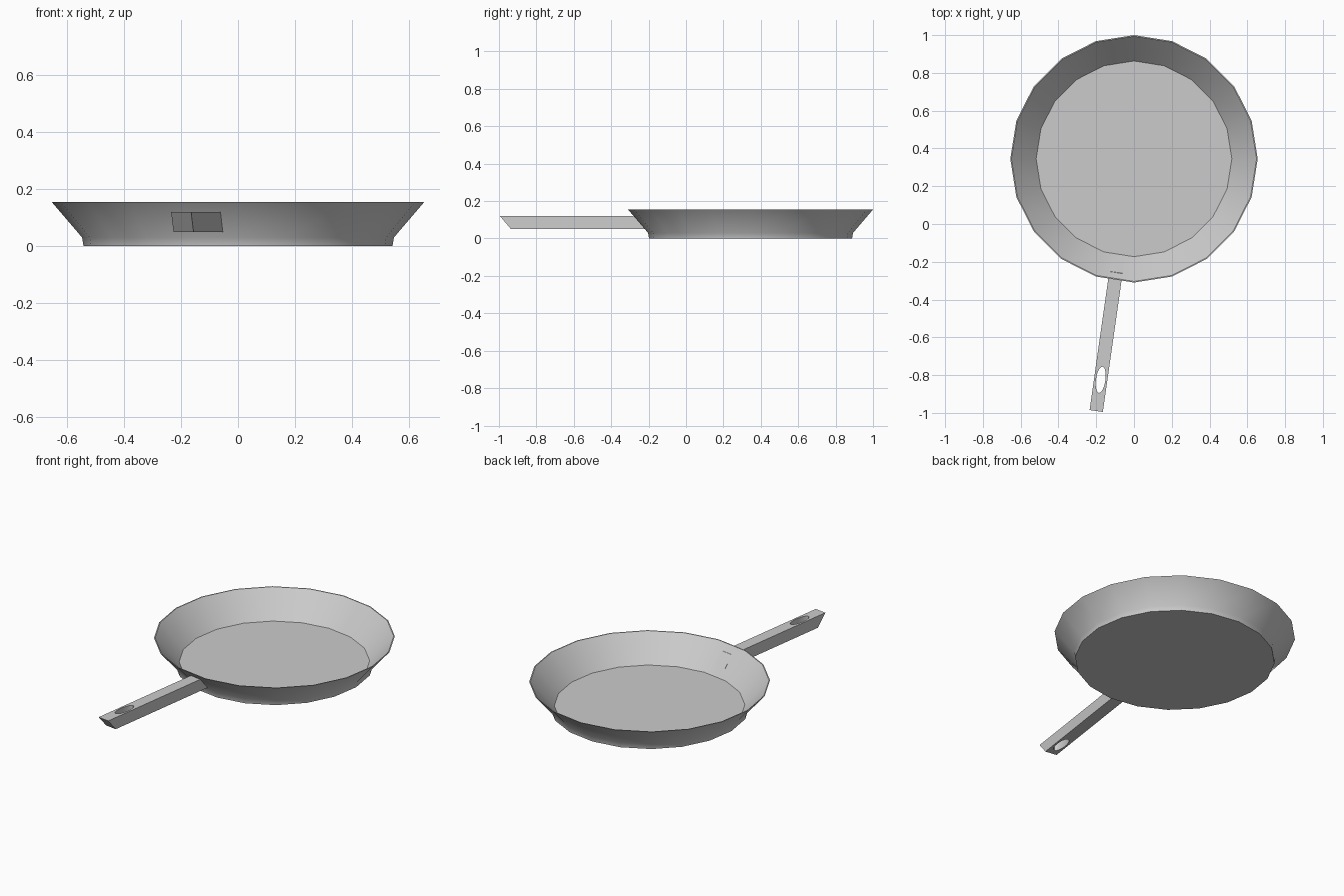
import bpy, bmesh, math
from mathutils import Matrix, Vector

if "Cube" in bpy.data.objects:
    bpy.data.objects.remove(bpy.data.objects["Cube"])


def make_object(name, bm):
    bmesh.ops.recalc_face_normals(bm, faces=bm.faces)
    mesh = bpy.data.meshes.new(name)
    bm.to_mesh(mesh)
    bm.free()
    obj = bpy.data.objects.new(name, mesh)
    bpy.context.collection.objects.link(obj)
    return obj


def activate(obj):
    bpy.ops.object.select_all(action='DESELECT')
    obj.select_set(True)
    bpy.context.view_layer.objects.active = obj


# Pan body: thin-walled 20-sided lathe, from outer base over the rim to inner floor
SIDES, CENTRE_Y = 20, 0.345
profile = [(0.543, 0.0), (0.548, 0.03), (0.655, 0.155),
           (0.649, 0.155), (0.545, 0.04), (0.518, 0.01)]
bm = bmesh.new()
rings = []
for r, z in profile:
    angles = [2 * math.pi * i / SIDES for i in range(SIDES)]
    rings.append([bm.verts.new((r * math.cos(a), CENTRE_Y + r * math.sin(a), z)) for a in angles])
for low, high in zip(rings, rings[1:]):
    for i in range(SIDES):
        j = (i + 1) % SIDES
        bm.faces.new((low[i], low[j], high[j], high[i]))
bm.faces.new(rings[0])
bm.faces.new(rings[-1])
pan = make_object("pan_body", bm)
activate(pan)
bpy.ops.object.shade_smooth_by_angle(angle=math.radians(40))

# Handle: slanted bar, local y runs from the tip toward the pan
place = Matrix.Translation((-0.2, -0.99, 0)) @ Matrix.Rotation(math.radians(-8.1), 4, 'Z')
side = [(0.0, 0.12), (0.06, 0.05), (0.804, 0.05), (0.742, 0.12)]
bm = bmesh.new()
left, right = [[bm.verts.new((x, y, z)) for y, z in side] for x in (-0.0355, 0.0355)]
bm.faces.new(left)
bm.faces.new(right)
for i in range(4):
    j = (i + 1) % 4
    bm.faces.new((left[i], left[j], right[j], right[i]))
bm.transform(place)
handle = make_object("handle", bm)

# Oval hanging hole through the handle
bm = bmesh.new()
bmesh.ops.create_cone(bm, cap_ends=True, segments=24, radius1=1, radius2=1, depth=0.3)
bm.transform(place @ Matrix.Translation((0, 0.167, 0.085)) @ Matrix.Diagonal((0.025, 0.07, 1, 1)))
cutter = make_object("hole_cutter", bm)
cutter.hide_render = True
hole = handle.modifiers.new("hanging_hole", 'BOOLEAN')
hole.operation, hole.solver, hole.object = 'DIFFERENCE', 'EXACT', cutter
activate(handle)
bpy.ops.object.modifier_apply(modifier=hole.name)
bpy.data.objects.remove(cutter)
bpy.ops.object.shade_smooth_by_angle(angle=math.radians(35))
